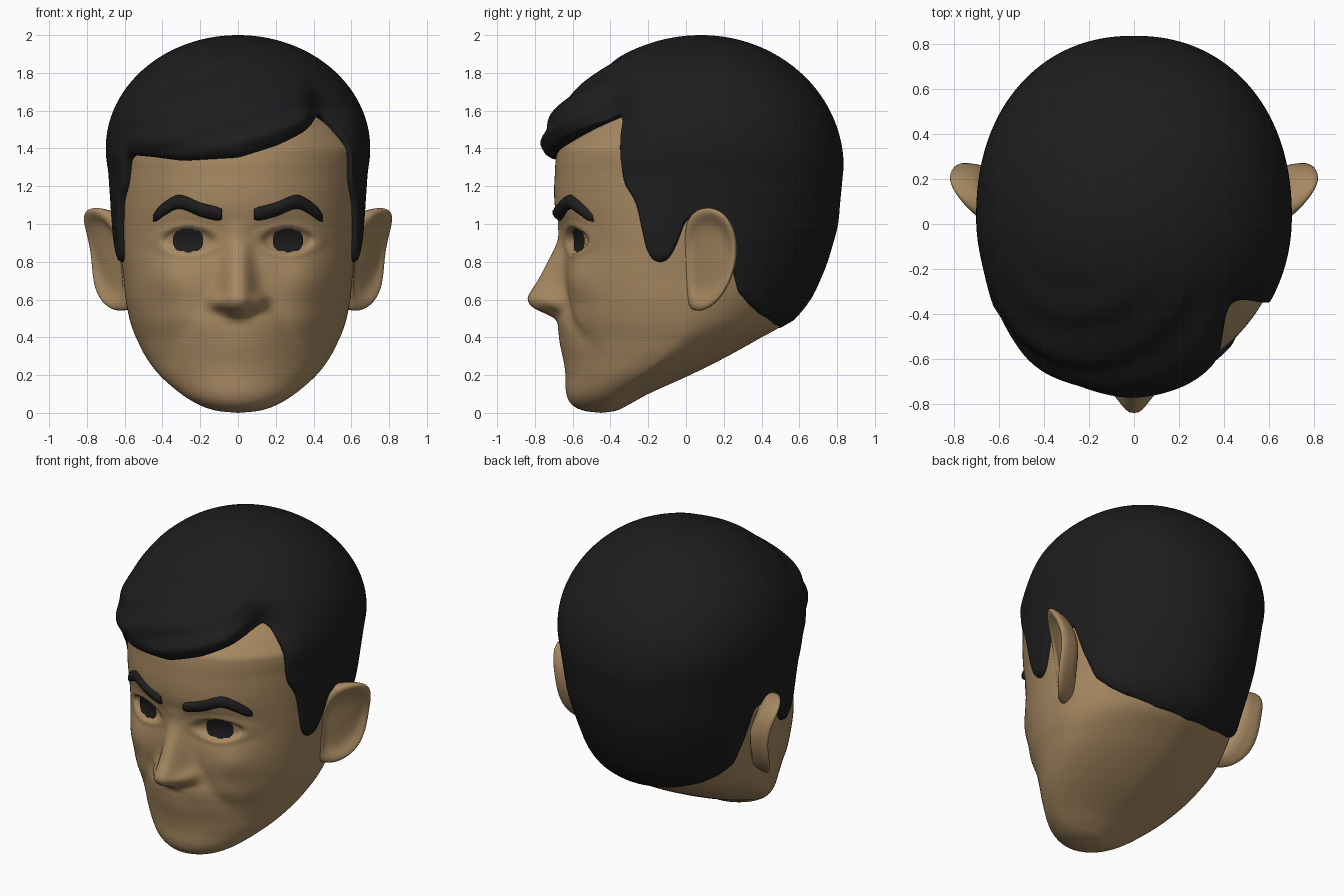
import bpy, bmesh, math
from math import sin, cos, pi, exp, sqrt, radians

if "Cube" in bpy.data.objects:
    bpy.data.objects.remove(bpy.data.objects["Cube"])


def material(name, rgb):
    m = bpy.data.materials.new(name)
    m.diffuse_color = (*rgb, 1)
    m.use_nodes = True
    m.node_tree.nodes["Principled BSDF"].inputs["Base Color"].default_value = m.diffuse_color
    return m


SKIN = material("tan skin", (0.385, 0.25, 0.12))
BLACK = material("soft black", (0.0125, 0.0125, 0.0132))


def smooth(v, a, b):
    t = min(1, max(0, (v - a) / (b - a)))
    return t * t * (3 - 2 * t)


def gauss(u, su, v=0.0, sv=1.0):
    return exp(-(u / su) ** 2 - (v / sv) ** 2)


def power(v, e):
    return math.copysign(abs(v) ** e, v)


def curve(tab, z, k, hermite=True):
    """Value k of a table keyed by its first column."""
    if z <= tab[0][0]:
        return tab[0][k]
    if z >= tab[-1][0]:
        return tab[-1][k]
    i = next(j for j in range(len(tab) - 1) if z <= tab[j + 1][0])
    p, q = tab[i], tab[i + 1]
    h = q[0] - p[0]
    t = (z - p[0]) / h
    if not hermite:
        return p[k] + (q[k] - p[k]) * t
    o, r = tab[max(i - 1, 0)], tab[min(i + 2, len(tab) - 1)]
    m0 = (q[k] - o[k]) / (q[0] - o[0]) * h
    m1 = (r[k] - p[k]) / (r[0] - p[0]) * h
    return ((2*t**3 - 3*t*t + 1) * p[k] + (t**3 - 2*t*t + t) * m0
            + (3*t*t - 2*t**3) * q[k] + (t**3 - t*t) * m1)


# Head sections: height, half width, front y, back y, y of widest point
HEAD = [(0, 0.0, -.45, -.45, -.45), (.01, .105, -.535, -.375, -.45), (.04, .20, -.60, -.31, -.43),
        (.1, .30, -.633, -.20, -.38), (.2, .415, -.637, .02, -.25), (.3, .49, -.645, .22, -.12),
        (.4, .54, -.662, .40, -.03), (.45, .56, -.672, .49, -.01), (.5, .575, -.675, .55, 0),
        (.6, .595, -.655, .63, 0), (.7, .605, -.65, .68, 0), (.8, .617, -.65, .72, 0),
        (.9, .63, -.655, .75, 0), (1.0, .643, -.68, .78, 0), (1.1, .66, -.71, .80, .005),
        (1.2, .677, -.723, .82, .01), (1.3, .69, -.723, .835, .02)]
# Section roundness: height, front exponent, back exponent
ROUND = [(0, 1.9, 1.9), (.15, 1.8, 1.75), (.4, 1.97, 1.72), (.7, 2.2, 1.85), (1.0, 2.05, 2.05),
         (1.4, 2.0, 2.2), (2, 2.0, 2.05)]


def section(z):
    n = [curve(ROUND, z, 1), curve(ROUND, z, 2)]
    if z < 1.3:
        return [curve(HEAD, z, k) for k in (1, 2, 3, 4)] + n
    root = lambda c, r: sqrt(max(0, 1 - ((z - c) / r) ** 2))
    return [.7 * root(1.4, .6), .08 - .805 * root(1.25, .75),
            .08 + .755 * root(1.3, .7), .02 + .06 * (z - 1.3) / .7] + n


def skin_offset(z):
    return -.03 * smooth(z, .9, 1.3) - .6 * max(0, z - 1.4)


def shell(sec, th, off):
    w, f, b, ym, nf, nb = sec
    c = cos(th)
    a, n = (ym - f, nf) if c > 0 else (b - ym, nb)
    return max(0, w + off) * power(sin(th), 2 / n), ym - max(0, a + off) * power(c, 2 / n)


# Nose: height, projection, half width
NOSE = [(.47, 0, .08), (.50, .02, .065), (.53, .085, .075), (.56, .15, .09), (.60, .183, .095),
        (.64, .172, .09), (.70, .135, .082), (.78, .093, .072), (.86, .052, .066),
        (.93, .02, .066), (1.02, .0, .07)]


def relief(x, z, lids=True):
    """Forward displacement that models the facial features."""
    x = abs(x)
    d = curve(NOSE, z, 1) * exp(-(x / curve(NOSE, z, 2)) ** 2.6)
    d += .05 * gauss(x - .115, .042, z - .59, .045)               # nostril wings
    d -= .03 * gauss(x - .22, .15, z - .92, .09)                  # eye sockets
    d += .035 * gauss(x - .36, .12, z - .70, .12)                 # cheeks
    d -= .02 * gauss(x - (.17 + .55 * (.62 - z)), .06, z - .5, .14)  # cheek folds
    d += .012 * gauss(x, .2, z - .36, .1)                         # mouth area
    if lids:
        e = (abs(x - .265) / .135) ** 1.6 + ((z - .913) / .068) ** 2
        d -= .02 * smooth(1 - e, 0, .18)
        d += .008 * gauss(sqrt(e) - 1.2, .2)
    return d


def face_y(x, z, lids=True):
    w, f, b, ym, n, nb = section(z)
    o = skin_offset(z)
    return ym - (ym - f + o) * max(0, 1 - abs(x / (w + o)) ** n) ** (1 / n) - relief(x, z, lids)


def build(name, rows, mat, cap=False, levels=0):
    """Skin a list of equally long closed rows of points with quads."""
    bm = bmesh.new()
    vs = [[bm.verts.new(p) for p in r] for r in rows]
    n = len(rows[0])
    for a, b in zip(vs, vs[1:]):
        for i in range(n):
            j = (i + 1) % n
            bm.faces.new((a[i], a[j], b[j], b[i]))
    if cap:
        bm.faces.new(vs[0])
        bm.faces.new(vs[-1])
    bmesh.ops.remove_doubles(bm, verts=bm.verts, dist=1e-5)
    bmesh.ops.recalc_face_normals(bm, faces=bm.faces)
    me = bpy.data.meshes.new(name)
    bm.to_mesh(me)
    bm.free()
    me.polygons.foreach_set("use_smooth", [True] * len(me.polygons))
    me.materials.append(mat)
    ob = bpy.data.objects.new(name, me)
    bpy.context.collection.objects.link(ob)
    if levels:
        mod = ob.modifiers.new("smooth", 'SUBSURF')
        mod.levels = mod.render_levels = levels


# Head
rows = []
for i in range(171):
    z = 1.75 * (i / 170) ** 1.5
    sec, off, row = section(z), skin_offset(z), []
    for j in range(240):
        th = 2 * pi * j / 240
        x, y = shell(sec, th, off)
        row.append((x, y - relief(x, z) if cos(th) > 0 and z > .05 else y, z))
    rows.append(row)
build("head", rows, SKIN)

# Hair: hairline height by angle round the head, from the front
SIDE = [(69, 1.1), (72, .9), (75, .82), (79, .795), (83, .81), (86, .88), (90, 1.03), (104, 1.0),
        (110, .8), (117, .64), (126, .57), (135, .525), (155, .47), (180, .45)]
LINE = ([(-a, z) for a, z in reversed(SIDE)]
        + [(-61, 1.22), (-58, 1.33), (-54, 1.365), (-40, 1.355), (-25, 1.335), (0, 1.352),
           (17, 1.415), (36, 1.515), (49, 1.575), (54, 1.53), (58.5, 1.42), (62, 1.22)] + SIDE)
cols = []
for j in range(300):
    deg = -180 + j * 1.2
    th = radians(deg)
    z0 = sum(curve(LINE, deg + d, 1, False) for d in (-1.2, 0, 1.2)) / 3
    sweep = smooth(deg, -78, -30) * (1 - smooth(deg, 28, 48))
    col = []
    for i in range(-2, 61):
        t = max(0, i) / 60
        z = z0 + (2 - z0) * sin(t * pi / 2)
        sec = section(z)
        off = .03 * (1 - smooth(z, .9, 1.3))
        # Swept fringe with soft strands, and the parting beside it
        body = smooth(z, z0 - .05, z0 + .1) * (1 - smooth(z, 1.55, 1.84)) * sweep
        wave = smooth(z, z0, z0 + .1) * (1 - smooth(z, 1.85, 1.97)) * sweep
        off += body * .068 + wave * .009 * sin(36 * (z - .25 * sin(th)) + 1)
        off -= .09 * gauss(deg - 47, 13, z - 1.56, .12)
        off = {-2: -.16, -1: off - .02, 0: off - .006}.get(i, off)
        if i == 0:
            z += .008
        x, y = shell(sec, th, off)
        col.append((x, y, z))
    cols.append(col)
build("hair", [[c[i] for c in cols] for i in range(63)], BLACK)

# Eyebrows: x, centre height, half thickness
BROW = [(.085, 1.052, .028), (.11, 1.054, .036), (.2, 1.077, .037), (.31, 1.117, .037),
        (.38, 1.087, .036), (.43, 1.047, .031), (.45, 1.03, .016)]
# Ear outline: y, z
EAR = [(-.005, .98), (.03, 1.06), (.11, 1.092), (.20, 1.065), (.262, .97), (.275, .85), (.25, .73),
       (.195, .62), (.12, .55), (.05, .538), (.005, .57), (-.005, .68), (-.01, .78), (-.015, .88)]
# Ear rings from the hollow, over the rim, to the root: scale, outward shift
RINGS = [(.02, -.04), (.4, -.042), (.68, -.032), (.80, -.005), (.92, .014), (1.0, .006),
         (1.02, -.02), (.98, -.06), (.88, -.15)]

for s, side in ((1, "right"), (-1, "left")):
    rows = []
    for i in range(33):
        x = .085 + .365 * i / 32
        zc, h = curve(BROW, x, 1), curve(BROW, x, 2)
        row = []
        for k in range(12):
            a = 2 * pi * k / 12
            z = zc + h * cos(a)
            row.append((s * x, face_y(x, z) - .028 * min(1, h / .03) * sin(a), z))
        rows.append(row)
    build(side + "_eyebrow", rows, BLACK, cap=True)

    # Iris plate
    rows = []
    for r in range(6):
        row = []
        for k in range(32):
            a = 2 * pi * k / 32
            x = .264 + .08 * r / 5 * power(cos(a), .75)
            z = .913 + .063 * r / 5 * power(sin(a), .75)
            row.append((s * x, face_y(x, z, False) + .012, z))
        rows.append(row)
    build(side + "_iris", rows, BLACK)

    # Ear, flaring backwards and sunk into the cheek at its front
    rows = []
    for k, d in RINGS:
        row = []
        for y, z in EAR:
            y, z = .13 + (y - .13) * k, .83 + (z - .83) * k
            x = .605 + .17 * (z - .55) + .66 * y - 9 * max(0, y - .18) ** 2
            x -= .045 * (1 - smooth(y, -.02, .08))
            row.append((s * (x + d), y, z))
        rows.append(row)
    build(side + "_ear", rows, SKIN, cap=True, levels=2)
